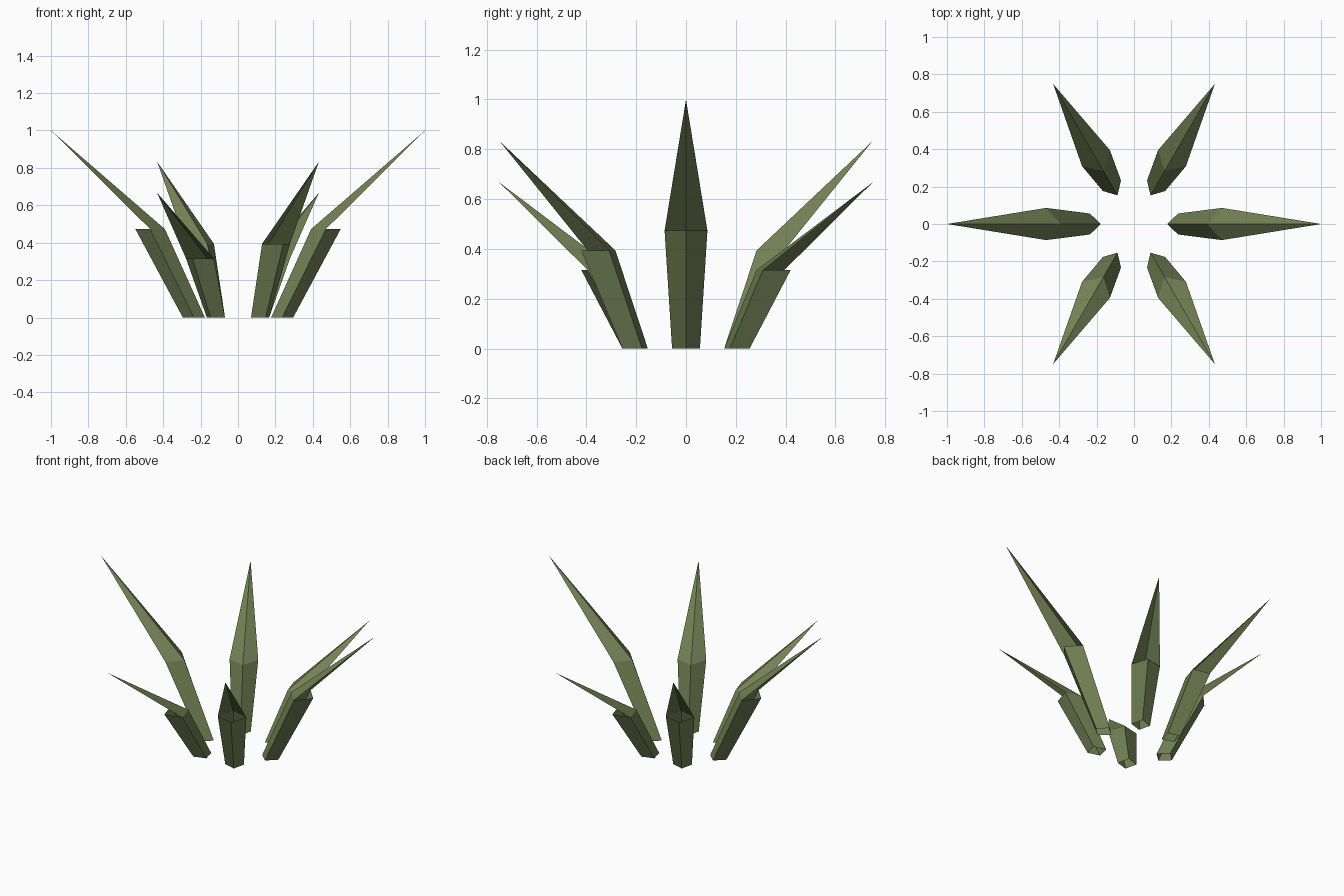
import bpy
import math

if "Cube" in bpy.data.objects:
    bpy.data.objects.remove(bpy.data.objects["Cube"])

mat = bpy.data.materials.new("leaf_green")
mat.diffuse_color = (0.17, 0.22, 0.09, 1)
mat.use_nodes = True
mat.node_tree.nodes["Principled BSDF"].inputs["Base Color"].default_value = mat.diffuse_color


def ring(r, depth, width, z):
    """Diamond cross-section: inner ridge, left, outer ridge, right."""
    return [(r - depth, 0, z), (r, width, z), (r + depth, 0, z), (r, -width, z)]


def leaf(name, angle, reach, height):
    # hollow four-sided stem, then a folded two-face blade bending out to the tip
    verts = ring(0.236, 0.059, 0.056, 0)
    verts += ring(0.47 * reach, 0.079, 0.086, 0.473 * height)
    verts.append((reach, 0, height))
    faces = [(i, i + 4, (i + 1) % 4 + 4, (i + 1) % 4) for i in range(4)]
    faces += [(4, 8, 5), (7, 8, 4)]
    mesh = bpy.data.meshes.new(name)
    mesh.from_pydata(verts, [], faces)
    mesh.materials.append(mat)
    obj = bpy.data.objects.new(name, mesh)
    obj.rotation_euler.z = math.radians(angle)
    bpy.context.collection.objects.link(obj)


# rosette: opposite leaves share the same size
for k, height in enumerate([1, 2 / 3, 5 / 6]):
    reach = 1 if k == 0 else 0.865
    for side in (0, 180):
        leaf(f"leaf_{k * 60 + side}", k * 60 + side, reach, height)
